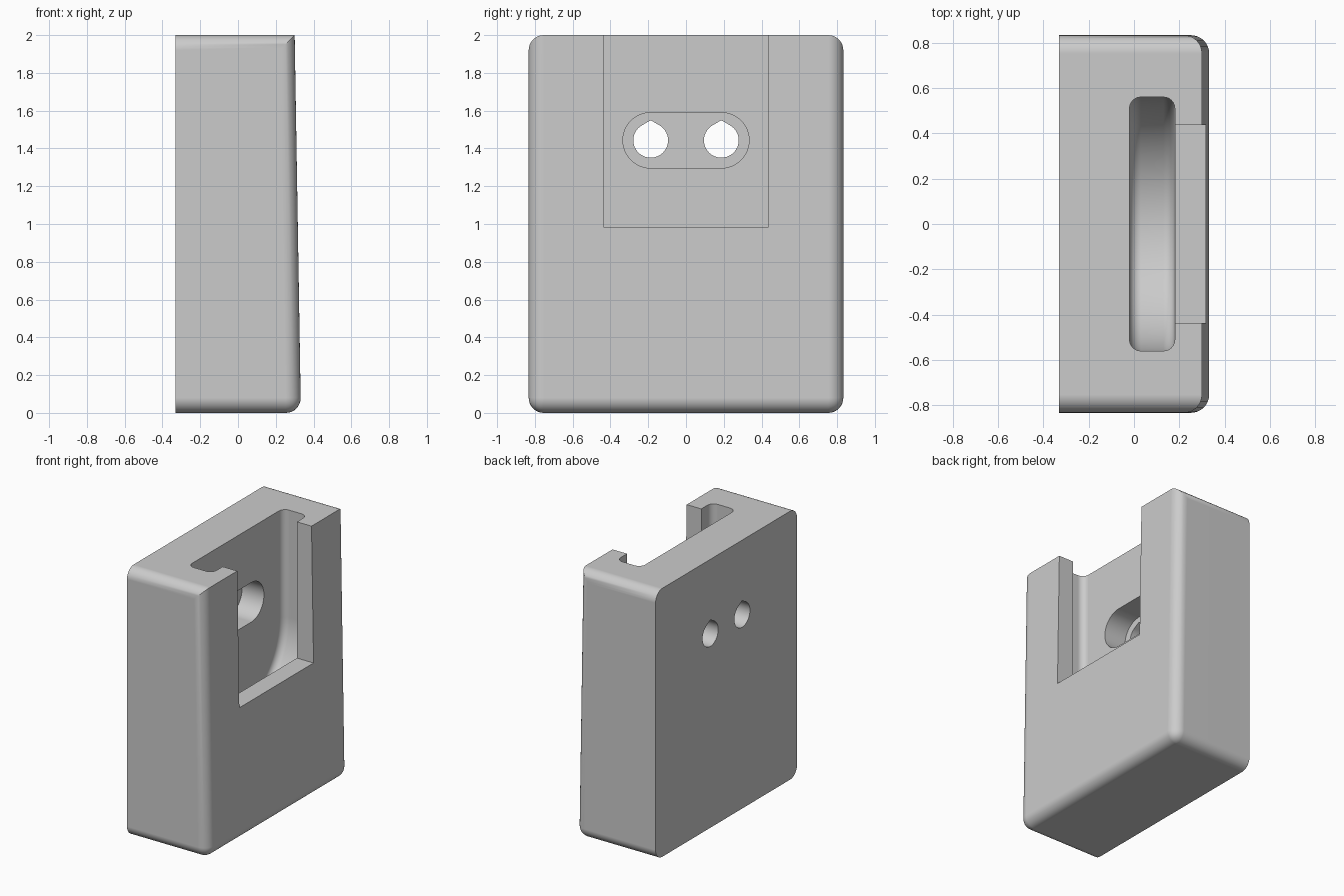
import bpy, bmesh
from math import sin, cos, pi, radians
from mathutils import Vector

if "Cube" in bpy.data.objects:
    bpy.data.objects.remove(bpy.data.objects["Cube"])

grey = bpy.data.materials.new("light grey plastic")
grey.use_nodes = True
COLOUR = (0.6, 0.6, 0.6, 1)
grey.diffuse_color = COLOUR
grey.node_tree.nodes["Principled BSDF"].inputs["Base Color"].default_value = COLOUR


def arc(cy, cz, r, start, end, n):
    """Points on an arc in the y-z plane, angles in degrees."""
    angles = [radians(start + (end - start) * i / n) for i in range(n + 1)]
    return [(cy + r * cos(a), cz + r * sin(a)) for a in angles]


def prism(name, outline, x0, x1, rim=0):
    """Extrude a y-z outline along x, optionally rounding both rims."""
    bm = bmesh.new()
    base = bm.faces.new([bm.verts.new((x0, y, z)) for y, z in outline])
    ext = bmesh.ops.extrude_face_region(bm, geom=[base], use_keep_orig=True)
    top = [v for v in ext["geom"] if isinstance(v, bmesh.types.BMVert)]
    bmesh.ops.translate(bm, verts=top, vec=(x1 - x0, 0, 0))
    bmesh.ops.recalc_face_normals(bm, faces=bm.faces)
    if rim:
        edges = [e for e in bm.edges
                 if abs(e.verts[0].co.x - e.verts[1].co.x) < 1e-5]
        bmesh.ops.bevel(bm, geom=edges, offset=rim, segments=6,
                        profile=0.5, affect='EDGES', clamp_overlap=True)
    return add_object(name, bm)


def add_object(name, bm):
    mesh = bpy.data.meshes.new(name)
    bm.to_mesh(mesh)
    bm.free()
    mesh.materials.append(grey)
    obj = bpy.data.objects.new(name, mesh)
    bpy.context.collection.objects.link(obj)
    return obj


# Body: block with a leaning front, rounded everywhere but the back and top front edges
BACK, FRONT, LEAN, HALF, TOP = -0.332, 0.333, 0.033, 0.833, 2.0
bm = bmesh.new()
bmesh.ops.create_cube(bm, size=2)
for v in bm.verts:
    up = v.co.z > 0
    x = BACK if v.co.x < 0 else FRONT - LEAN * up
    v.co = Vector((x, HALF * v.co.y, TOP * up))


def is_rounded(edge):
    a, b = (v.co for v in edge.verts)
    mid = (a + b) / 2
    if abs(a.x - b.x) > 0.2:
        return True
    return mid.x > 0 and mid.z < TOP - 0.1


bmesh.ops.bevel(bm, geom=[e for e in bm.edges if is_rounded(e)], offset=0.08,
                segments=8, profile=0.5, affect='EDGES')
body = add_object("holder_body", bm)

# Slot open at the top with a half-round bottom
slot = arc(0, 1.2, 0.56, 180, 360, 48) + [(0.56, 2.3), (-0.56, 2.3)]
cutters = [prism("slot_cutter", slot, -0.02, 0.18, rim=0.05)]

# Window through the front wall
window = [(-0.437, 0.985), (0.437, 0.985), (0.437, 2.3), (-0.437, 2.3)]
cutters.append(prism("window_cutter", window, 0.08, 0.6))

# Screw-head recess in the slot's back wall
SCREW_Y, SCREW_Z = 0.187, 1.443
recess = (arc(SCREW_Y, SCREW_Z, 0.147, -90, 90, 24)
          + arc(-SCREW_Y, SCREW_Z, 0.147, 90, 270, 24))
cutters.append(prism("recess_cutter", recess, -0.2, 0.08))

# Teardrop screw holes through the back
for side in (-1, 1):
    y = side * SCREW_Y
    hole = arc(y, SCREW_Z, 0.092, 120, 420, 36) + [(y, SCREW_Z + 0.092 / cos(pi / 6))]
    cutters.append(prism("screw_hole_cutter", hole, -0.6, 0.03))

# Cut the body, then bake the result and drop the cutters
for cutter in cutters:
    cutter.hide_render = True
    cut = body.modifiers.new(cutter.name, 'BOOLEAN')
    cut.operation, cut.solver, cut.object = 'DIFFERENCE', 'EXACT', cutter
graph = bpy.context.evaluated_depsgraph_get()
body.data = bpy.data.meshes.new_from_object(body.evaluated_get(graph))
body.modifiers.clear()
for cutter in cutters:
    bpy.data.objects.remove(cutter)

# Smooth curves, crisp edges, flat large faces
bpy.ops.object.select_all(action='DESELECT')
body.select_set(True)
bpy.context.view_layer.objects.active = body
bpy.ops.object.shade_smooth_by_angle(angle=radians(25))
weighted = body.modifiers.new("flat_faces", 'WEIGHTED_NORMAL')
weighted.keep_sharp = True
